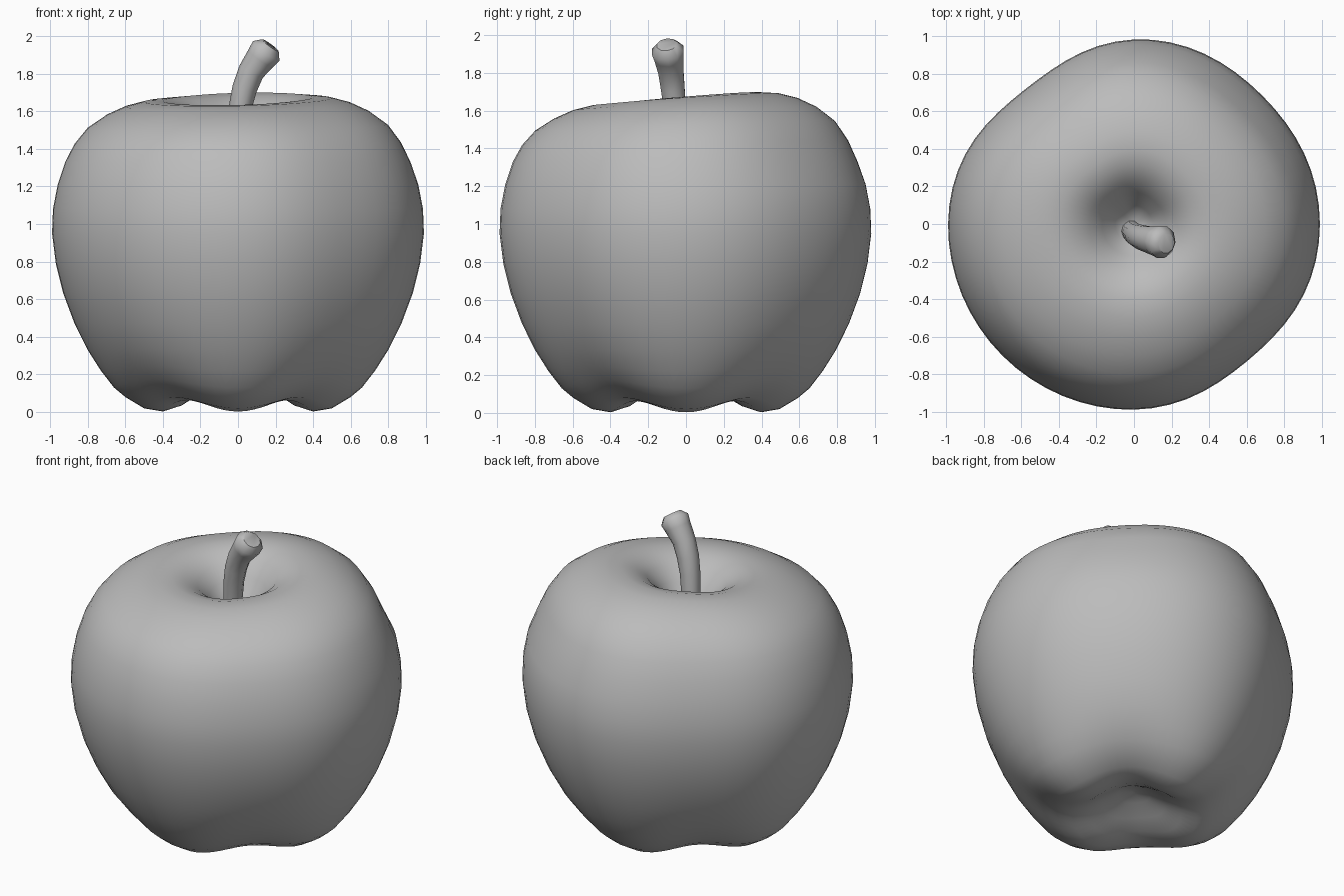
import bpy, bmesh, math
from mathutils import Vector

cube = bpy.data.objects.get("Cube")
if cube:
    bpy.data.objects.remove(cube, do_unlink=True)

grey = bpy.data.materials.new("plain grey")
grey.use_nodes = True
colour = (0.5, 0.5, 0.5, 1)
grey.diffuse_color = colour
grey.node_tree.nodes["Principled BSDF"].inputs["Base Color"].default_value = colour


def ramp(value, low, high):
    t = min(max((value - low) / (high - low), 0), 1)
    return t * t * (3 - 2 * t)


def dip(angle, centre, width):
    diff = math.remainder(angle - math.radians(centre), math.tau)
    return math.exp(-(diff / math.radians(width)) ** 2)


def skin(name, rings, sharp):
    """Bridge closed rings of points, and close both ends."""
    bm = bmesh.new()
    loops = [[bm.verts.new(p) for p in ring] for ring in rings]
    for a, b in zip(loops, loops[1:]):
        n = len(a)
        for i in range(n):
            j = (i + 1) % n
            bm.faces.new((a[i], a[j], b[j], b[i]))
    bm.faces.new(loops[0][::-1])
    bm.faces.new(loops[-1])
    bmesh.ops.recalc_face_normals(bm, faces=bm.faces)
    mesh = bpy.data.meshes.new(name)
    bm.to_mesh(mesh)
    bm.free()
    mesh.materials.append(grey)
    obj = bpy.data.objects.new(name, mesh)
    bpy.context.collection.objects.link(obj)
    bpy.ops.object.select_all(action="DESELECT")
    obj.select_set(True)
    bpy.context.view_layer.objects.active = obj
    bpy.ops.object.shade_smooth_by_angle(angle=math.radians(sharp))
    return obj


# Apple body: half profile (radius, height) from bottom hollow to top hollow
profile = [(.01, .18), (.1, .16), (.2, .1), (.3, .035), (.4, .003), (.5, .02),
           (.6, .08), (.66, .13), (.73, .22), (.8, .33), (.87, .47), (.93, .63),
           (.97, .79), (.99, .95), (.985, 1.08), (.96, 1.21), (.92, 1.33),
           (.87, 1.43), (.8, 1.52), (.7, 1.59), (.6, 1.635), (.5, 1.66),
           (.4, 1.665), (.32, 1.645), (.24, 1.6), (.17, 1.52), (.1, 1.42),
           (.05, 1.37), (.01, 1.36)]


def body_point(radius, z, angle):
    # Flattened sides in plan, stronger lobes towards the base
    lobes = 0.5 - 0.5 * math.cos(4 * angle)
    low = 1 - ramp(z, 0.05, 0.8)
    scale = (1 - 0.07 * dip(angle, 128, 26) - 0.045 * dip(angle, 310, 24)
             - 0.025 * dip(angle, 45, 24) - 0.03 * lobes * low)
    # Shallow step on the back left shoulder
    scale -= 0.02 * dip(angle, 48, 32) * ramp(z, 1.24, 1.34)
    # Rim higher at the back, and base notched between the lobes
    top = ramp(z, 1.3, 1.62)
    lift = top * (0.032 * math.sin(angle) + 0.01 * math.cos(angle))
    lift += 0.06 * lobes * (1 - ramp(z, 0, 0.4)) * ramp(radius, 0.1, 0.4)
    r = radius * scale
    return (r * math.cos(angle), r * math.sin(angle), z + lift)


segments = 64
skin("apple_body", [[body_point(r, z, math.tau * i / segments)
                     for i in range(segments)] for r, z in profile], 60)

# Stem: rings along a bent path, flaring to a chamfered end
path = [((-.015, -.035, 1.32), .055), ((-.005, -.045, 1.48), .056),
        ((.012, -.06, 1.62), .061), ((.035, -.07, 1.72), .066),
        ((.07, -.08, 1.81), .07), ((.12, -.09, 1.88), .08),
        ((.15, -.097, 1.92), .088), ((.172, -.102, 1.95), .055)]
points = [Vector(p) for p, r in path]
rings = []
for k, (p, r) in enumerate(path):
    tangent = (points[min(k + 1, len(path) - 1)] - points[max(k - 1, 0)]).normalized()
    side = Vector((0, 1, 0)).cross(tangent).normalized()
    back = tangent.cross(side)
    rings.append([points[k] + r * (side * math.cos(a) + back * math.sin(a))
                  for a in (math.tau * i / 10 for i in range(10))])
skin("stem", rings, 50)
